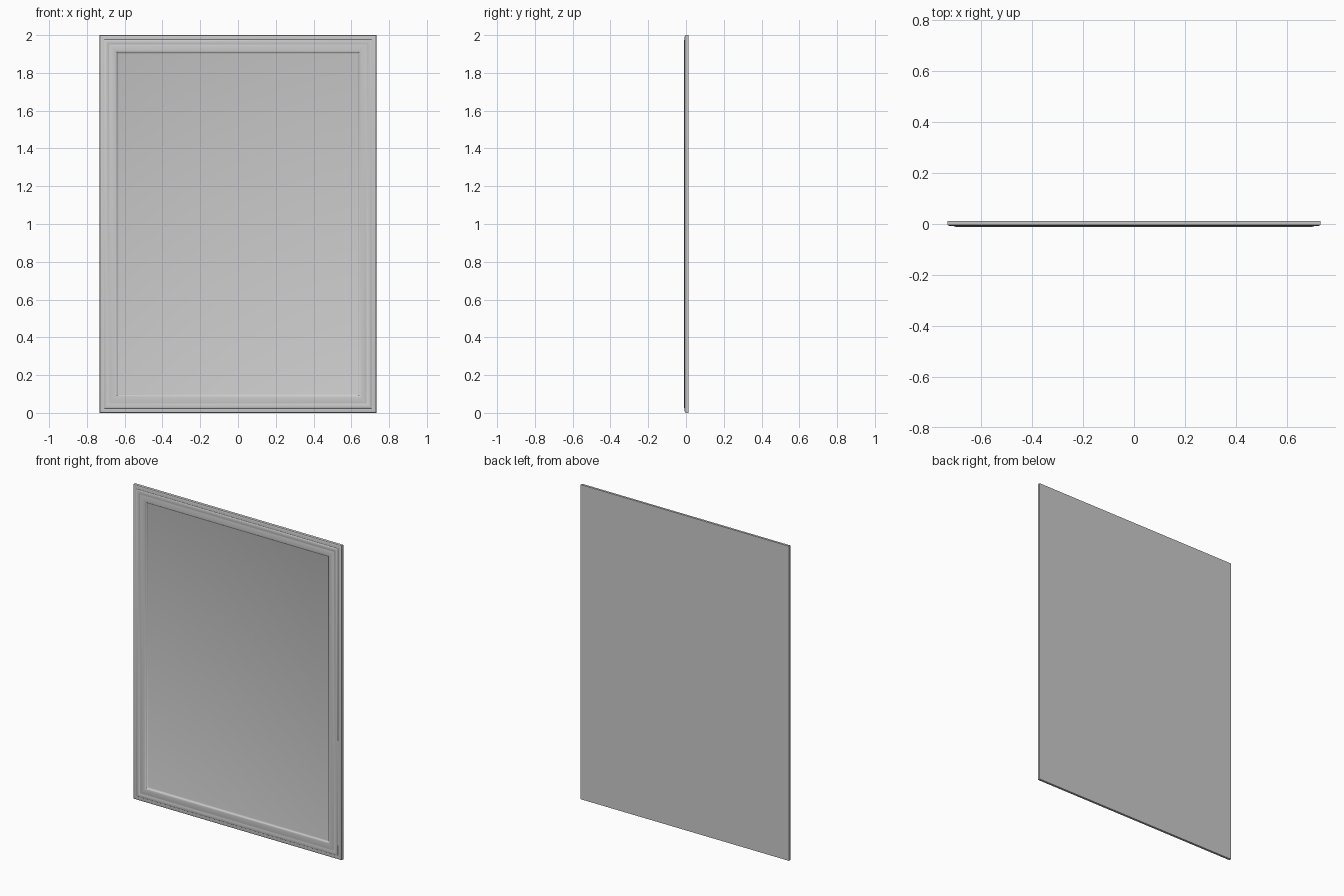
import bpy
import bmesh

if "Cube" in bpy.data.objects:
    bpy.data.objects.remove(bpy.data.objects["Cube"])

HALF_W, HALF_H = 0.732, 1.0
BACK = 0.012


def ring(bm, inset, y):
    w, h = HALF_W - inset, HALF_H - inset
    return [bm.verts.new((sx * w, y, HALF_H + sz * h))
            for sx, sz in ((-1, -1), (1, -1), (1, 1), (-1, 1))]


def finish(bm, name):
    bmesh.ops.recalc_face_normals(bm, faces=bm.faces)
    mesh = bpy.data.meshes.new(name)
    bm.to_mesh(mesh)
    bm.free()
    obj = bpy.data.objects.new(name, mesh)
    bpy.context.collection.objects.link(obj)
    bpy.ops.object.select_all(action='DESELECT')
    obj.select_set(True)
    bpy.context.view_layer.objects.active = obj
    bpy.ops.object.shade_smooth_by_angle(angle=0.6)
    return obj


# Moulding section: (inset from the outer edge, y), outer back to panel edge
profile = [
    (0.000, BACK), (0.000, -0.001), (0.001, -0.004), (0.004, -0.006),
    (0.008, -0.007), (0.024, -0.007), (0.026, -0.009), (0.030, -0.0105),
    (0.035, -0.011), (0.042, -0.0105), (0.046, -0.009), (0.050, -0.0085),
    (0.054, -0.0095), (0.060, -0.0105), (0.074, -0.011), (0.083, -0.0105),
    (0.088, -0.009), (0.092, -0.005), (0.096, -0.001), (0.099, 0.000),
]

# Door slab: mitred moulding, recessed front panel and flat back in one shell
bm = bmesh.new()
rings = [ring(bm, i, y) for i, y in profile]
for a, b in zip(rings, rings[1:]):
    for k in range(4):
        n = (k + 1) % 4
        bm.faces.new((a[k], a[n], b[n], b[k]))
bm.faces.new(rings[-1])
bm.faces.new(rings[0])
finish(bm, "moulded_panel")
